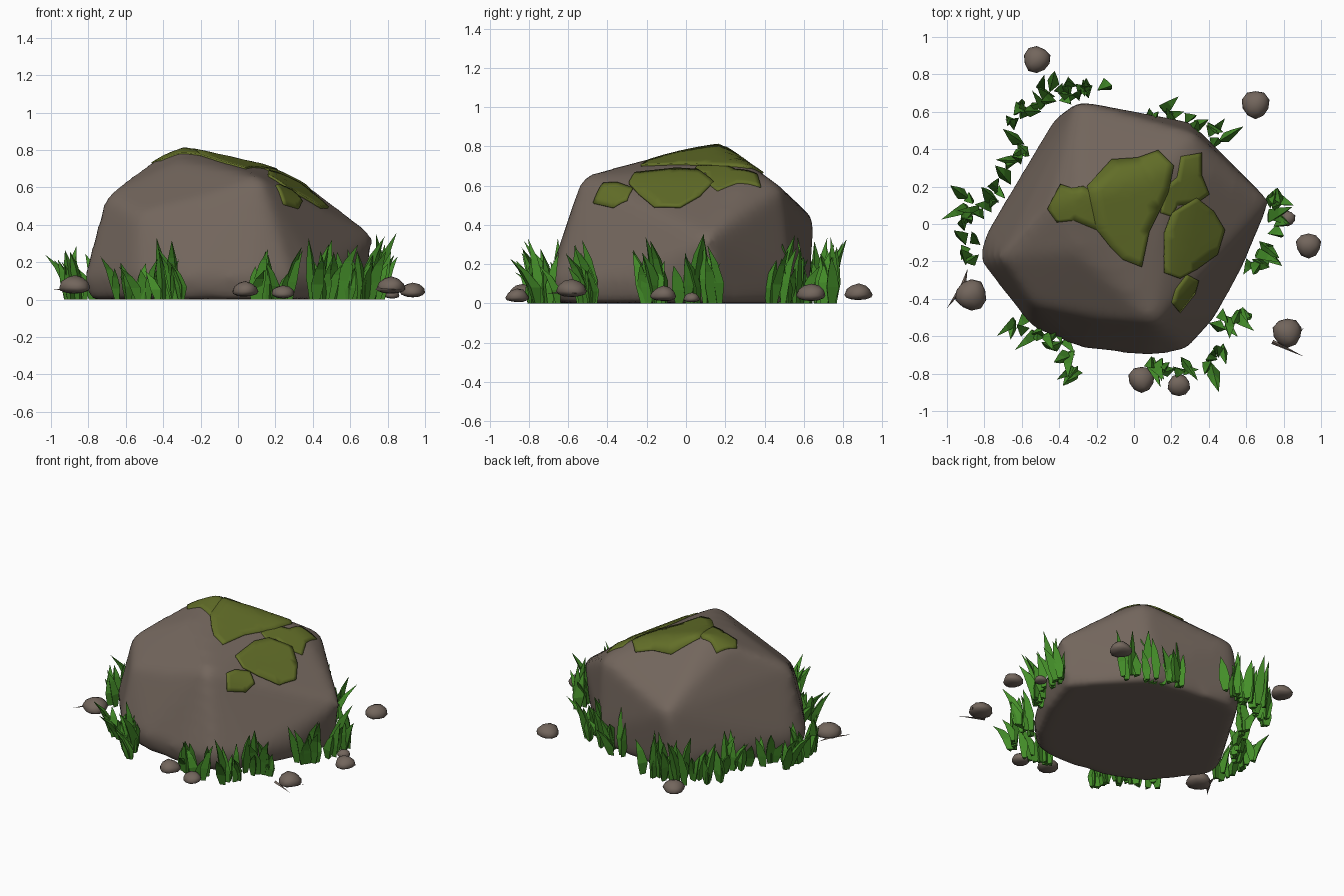
import bpy, bmesh, math, random
from mathutils import Vector
from mathutils.bvhtree import BVHTree

random.seed(7)
if "Cube" in bpy.data.objects:
    bpy.data.objects.remove(bpy.data.objects["Cube"], do_unlink=True)


def make_material(name, colour):
    mat = bpy.data.materials.new(name)
    mat.use_nodes = True
    mat.diffuse_color = (*colour, 1)
    mat.node_tree.nodes["Principled BSDF"].inputs["Base Color"].default_value = (*colour, 1)
    return mat


stone = make_material("warm grey stone", (0.17, 0.132, 0.108))
moss = make_material("olive moss", (0.122, 0.155, 0.021))
grass = make_material("grass green", (0.058, 0.27, 0.022))


def finish(bm, name, mat, smooth=False):
    """Turn a bmesh into a named object with one material."""
    bmesh.ops.recalc_face_normals(bm, faces=bm.faces)
    for face in bm.faces:
        face.smooth = smooth
    mesh = bpy.data.meshes.new(name)
    bm.to_mesh(mesh)
    bm.free()
    mesh.materials.append(mat)
    obj = bpy.data.objects.new(name, mesh)
    bpy.context.collection.objects.link(obj)
    return obj


# Boulder: convex hull of its corners, remeshed and softened
base_outline = [(-.3, .63), (.3, .54), (.69, .12), (.58, -.22), (.43, -.5), (.28, -.67),
                (.08, -.7), (-.28, -.66), (-.54, -.55), (-.82, -.19), (-.79, -.06), (-.42, .56)]
upper_corners = [(-.3, .66, .43), (.32, .49, .59), (.73, .12, .34), (.12, -.53, .65),
                 (-.3, -.15, .745), (-.71, -.18, .56), (-.3, .17, .82), (-.2, -.51, .53),
                 (-.44, .12, .76), (.17, .3, .715), (.36, .3, .62), (-.55, -.43, .46)]
bm = bmesh.new()
for x, y in base_outline:
    bm.verts.new((x * 1.01, y * 1.01, .12))
    bm.verts.new((x * .98, y * .98 + .01, 0))
for corner in upper_corners:
    bm.verts.new(corner)
bmesh.ops.convex_hull(bm, input=bm.verts)
boulder = finish(bm, "boulder", stone, True)
remesh = boulder.modifiers.new("remesh", 'REMESH')
remesh.mode = 'VOXEL'
remesh.voxel_size = 0.03
remesh.use_smooth_shade = True
soften = boulder.modifiers.new("soften", 'SMOOTH')
soften.factor = 0.5
soften.iterations = 14

bpy.context.view_layer.update()
depsgraph = bpy.context.evaluated_depsgraph_get()
rock_surface = BVHTree.FromObject(boulder, depsgraph)


# Moss patches: flat outlines draped over the boulder
def moss_patch(name, outline, lift):
    bm = bmesh.new()
    bm.faces.new([bm.verts.new((x, y, 0)) for x, y in outline])
    bmesh.ops.triangulate(bm, faces=bm.faces)
    bmesh.ops.subdivide_edges(bm, edges=bm.edges, cuts=4, use_grid_fill=True)
    for v in bm.verts:
        hit, normal, _, _ = rock_surface.ray_cast(Vector((v.co.x, v.co.y, 2)), Vector((0, 0, -1)))
        if hit:
            v.co = hit + normal * lift
    obj = finish(bm, name, moss, True)
    if obj.data.polygons[0].normal.z < 0:
        obj.data.flip_normals()
    thick = obj.modifiers.new("thickness", 'SOLIDIFY')
    thick.thickness = 0.016
    thick.offset = -1


moss_outlines = {
    "moss_peak": [(-.46, .08), (-.39, .21), (-.33, .19), (-.27, .2), (-.17, .14), (-.18, -.04),
                  (-.25, -.01), (-.32, .02), (-.41, .01)],
    "moss_crown": [(-.25, .2), (-.12, .34), (.02, .35), (.13, .39), (.21, .31), (.18, .17),
                   (.14, .08), (.08, -.04), (.04, -.23), (-.06, -.19), (-.12, -.13), (-.2, -.03)],
    "moss_side": [(.16, -.26), (.16, -.05), (.2, .06), (.33, .14), (.42, .07), (.48, -.03),
                  (.44, -.16), (.33, -.24), (.24, -.29)],
    "moss_back": [(.14, .06), (.17, .2), (.23, .25), (.25, .36), (.36, .38), (.36, .26),
                  (.4, .16), (.33, .11), (.23, .1), (.2, .04)],
    "moss_low": [(.2, -.42), (.22, -.35), (.28, -.27), (.34, -.3), (.32, -.37), (.24, -.47)],
}
for index, (name, outline) in enumerate(moss_outlines.items()):
    moss_patch(name, outline, 0.007 + 0.003 * (index % 3))


# Grass: three-sided pointed blades growing in tufts
def add_blade(bm, root, lean, height, width, spin):
    rings = []
    for level, scale in ((0, 0.55), (0.35, 1.0), (0.7, 0.65)):
        centre = root + lean * level ** 2 + Vector((0, 0, height * level))
        ring = []
        for side in range(3):
            angle = spin + side * math.tau / 3
            offset = Vector((math.cos(angle), math.sin(angle), 0)) * width * scale
            ring.append(bm.verts.new(centre + offset))
        rings.append(ring)
    tip = bm.verts.new(root + lean + Vector((0, 0, height)))
    for side in range(3):
        after = (side + 1) % 3
        for low, high in zip(rings, rings[1:]):
            bm.faces.new((low[side], low[after], high[after], high[side]))
        bm.faces.new((rings[-1][side], rings[-1][after], tip))
    bm.faces.new(rings[0][::-1])


# Each tuft runs along a line: start, end, blade count, tallest blade
tufts = {
    "grass_front_right": ((-.63, -.5), (-.4, -.63), 11, .24),
    "grass_front_right_outer": ((-.37, -.64), (-.3, -.8), 9, .34),
    "grass_right": ((-.88, -.2), (-.88, .15), 11, .28),
    "grass_right_inner": ((-.81, .02), (-.7, .2), 8, .25),
    "grass_back_right": ((-.64, .33), (-.56, .42), 7, .28),
    "grass_back_corner": ((-.65, .57), (-.47, .65), 10, .3),
    "grass_back": ((-.46, .7), (-.2, .72), 14, .33),
    "grass_back_left": ((.1, .6), (.48, .45), 16, .36),
    "grass_left": ((.73, .15), (.78, -.02), 9, .34),
    "grass_left_low": ((.71, -.1), (.63, -.25), 8, .34),
    "grass_front_left": ((.45, -.53), (.63, -.45), 9, .31),
    "grass_front_left_outer": ((.46, -.67), (.38, -.8), 6, .32),
    "grass_front": ((.09, -.73), (.26, -.76), 9, .28),
}
for name, (start, end, count, tallest) in tufts.items():
    bm = bmesh.new()
    start, end = Vector((*start, 0)), Vector((*end, 0))
    for i in range(count):
        jitter = Vector((random.uniform(-.04, .04), random.uniform(-.04, .04), 0))
        root = start.lerp(end, i / (count - 1)) + jitter
        sway = Vector((random.uniform(-.07, .07), random.uniform(-.07, .07), 0))
        lean = root.normalized() * random.uniform(0, .09) + sway
        add_blade(bm, root, lean, tallest * random.uniform(.5, 1.05),
                  random.uniform(.029, .043), random.uniform(0, math.tau))
    finish(bm, name, grass)


# Pebbles: squashed, slightly lumpy balls with flatter undersides
def pebble(name, x, y, radius, lift):
    bm = bmesh.new()
    bmesh.ops.create_icosphere(bm, subdivisions=2, radius=radius)
    bulge = Vector((random.uniform(-1, 1), random.uniform(-1, 1), .3)).normalized()
    for v in bm.verts:
        v.co *= 1 + .07 * math.sin(4 * bulge.dot(v.co.normalized()))
        v.co.z *= .75 if v.co.z > 0 else .4
        v.co += Vector((x, y, lift + radius * .4))
    finish(bm, name, stone, True)


pebbles = [(-.52, .88, .072, .015), (.65, .64, .075, .01), (.82, .03, .042, .005),
           (.933, -.115, .067, .01), (.82, -.58, .078, .03), (.24, -.86, .06, .005),
           (.04, -.83, .07, .015), (-.87, -.38, .084, .03)]
for number, spec in enumerate(pebbles, 1):
    pebble(f"pebble_{number}", *spec)


# Flat splinters poking out from under two pebbles
def splinter(name, root, tip, width):
    bm = bmesh.new()
    root, tip = Vector((*root, .05)), Vector((*tip, .05))
    across = (tip - root).cross(Vector((0, 0, 1))).normalized() * width
    corners = [root + across, root - across, root + Vector((0, 0, .012)), tip]
    bmesh.ops.convex_hull(bm, input=[bm.verts.new(c) for c in corners])
    finish(bm, name, stone)


splinter("splinter_right_front", (-.92, -.34), (-1, -.45), .015)
splinter("splinter_right_back", (-.92, -.36), (-.89, -.24), .02)
splinter("splinter_left_front", (.74, -.63), (.91, -.71), .012)
splinter("splinter_left_back", (.84, -.64), (.91, -.55), .012)
